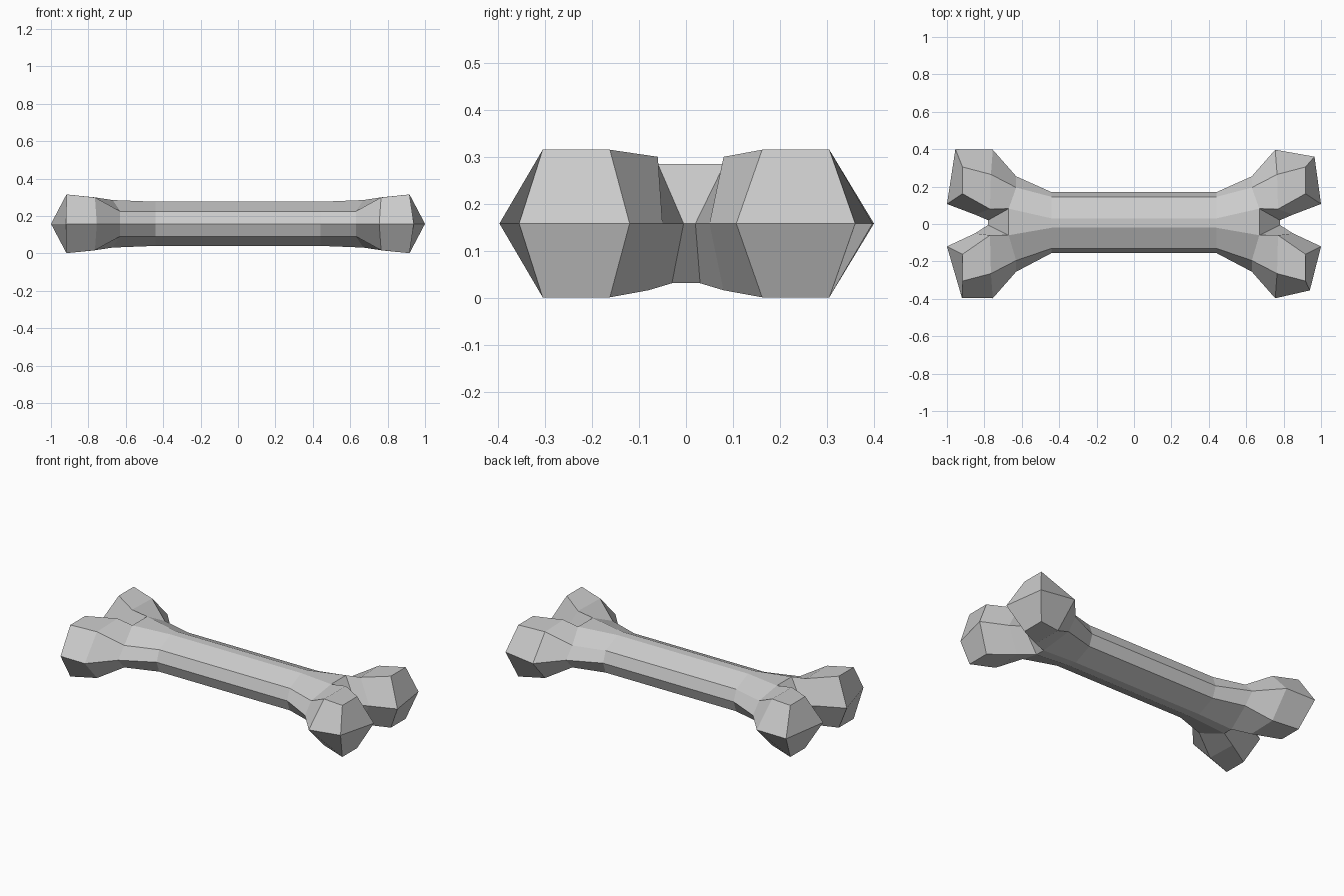
import bpy, bmesh

if "Cube" in bpy.data.objects:
    bpy.data.objects.remove(bpy.data.objects["Cube"])

MID = 0.158
bm = bmesh.new()
cache = {}


def vert(p):
    key = tuple(round(c, 4) for c in p)
    if key not in cache:
        cache[key] = bm.verts.new(key)
    return cache[key]


def quad(*pts):
    bm.faces.new([vert(p) for p in pts])


# outer end corner of each knuckle differs slightly
CORNER = {(1, 1): (0.965, 0.36), (-1, 1): (0.955, 0.40),
          (1, -1): (0.94, 0.355), (-1, -1): (0.92, 0.395)}


def stations(sx, sy, sz):
    """Named points of one knuckle quarter: [mid outer, edge outer, ridge inner] per station."""
    def p(x, y, h=0.0):
        return (sx * x, sy * y, MID + sz * h)
    back = sy < 0
    a_in = 0.02 if back else 0.03
    b_in = (0.06 if back else 0.082) if sz > 0 else 0.03
    c_in = 0.06 if back and sz > 0 else 0.08
    shift = 0.015 if back else 0.0
    a = [p(0.44, 0.17 - shift), p(0.44, 0.145 - shift, 0.067), p(0.44, a_in, 0.118)]
    b = [p(0.63, 0.255), p(0.63, 0.195, 0.067), p(0.67, b_in, 0.127)]
    c = [p(0.755, 0.397), p(0.765, 0.265, 0.141), p(0.77, c_in, 0.142)]
    d = [p(*CORNER[sx, sy]), p(0.917, 0.305, 0.157), p(0.917, 0.162, 0.157)]
    # inner side of the fork at mid height
    notch = p(0.78, 0.005 if back else -0.02 * -1)
    inner = p(0.85, 0.05)
    tip = p(1.0, 0.12 if back else 0.107)
    return a, b, c, d, notch, inner, tip


for sz in (1, -1):
    # forked knuckles
    for sx in (1, -1):
        for sy in (1, -1):
            a, b, c, d, notch, inner, tip = stations(sx, sy, sz)
            for s, t in ((a, b), (b, c), (c, d)):
                for i in (0, 1):
                    quad(s[i], t[i], t[i + 1], s[i + 1])
            quad(d[0], tip, d[2], d[1])
            quad(b[2], c[2], inner, notch)
            quad(c[2], d[2], tip, inner)
        # ridge and notch between the two knuckles
        f, k = stations(sx, 1, sz), stations(sx, -1, sz)
        quad(f[0][2], f[1][2], k[1][2], k[0][2])
        quad(f[1][2], f[4], k[4], k[1][2])
    # shaft
    for sy in (1, -1):
        r, l = stations(1, sy, sz)[0], stations(-1, sy, sz)[0]
        for i in (0, 1):
            quad(r[i], r[i + 1], l[i + 1], l[i])
    f, k = [[stations(sx, sy, sz)[0][2] for sx in (1, -1)] for sy in (1, -1)]
    quad(f[0], f[1], k[1], k[0])

bmesh.ops.recalc_face_normals(bm, faces=bm.faces)
mesh = bpy.data.meshes.new("bone")
bm.to_mesh(mesh)
bm.free()
bone = bpy.data.objects.new("bone", mesh)
bpy.context.collection.objects.link(bone)
